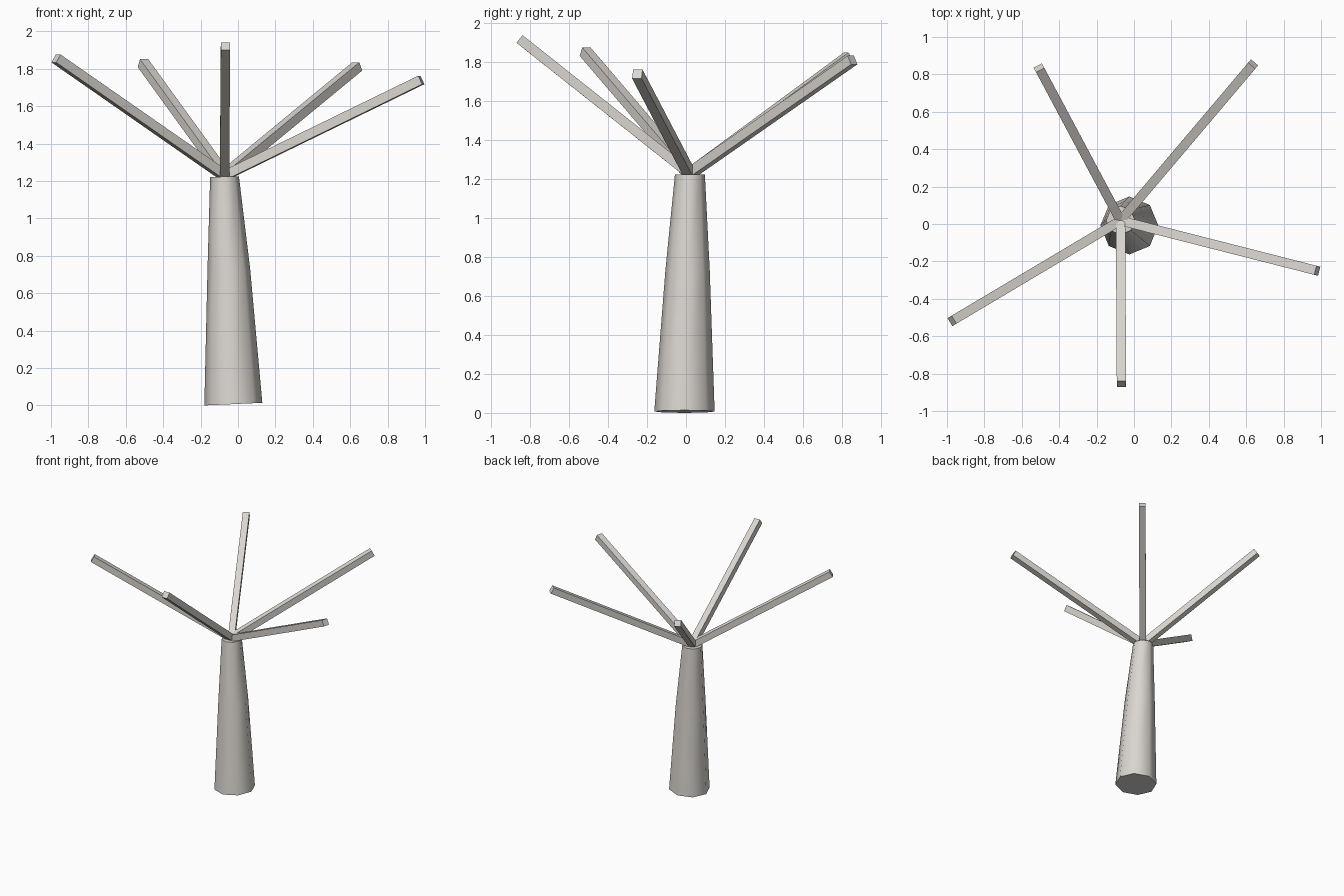
import bpy
import bmesh
import math
from mathutils import Vector, Matrix

cube = bpy.data.objects.get("Cube")
if cube:
    bpy.data.objects.remove(cube)

# One pale bark colour
bark = bpy.data.materials.new("pale_bark")
bark.use_nodes = True
bark.diffuse_color = (0.70, 0.67, 0.63, 1)
bark.node_tree.nodes["Principled BSDF"].inputs["Base Color"].default_value = bark.diffuse_color


def make_object(name, bm):
    bmesh.ops.recalc_face_normals(bm, faces=bm.faces[:])
    mesh = bpy.data.meshes.new(name)
    bm.to_mesh(mesh)
    bm.free()
    mesh.materials.append(bark)
    obj = bpy.data.objects.new(name, mesh)
    bpy.context.collection.objects.link(obj)
    return obj


# Leaning eight-sided trunk: ring centre, radius, tilt in x
SIDES = 8
rings = [((-0.025, -0.008, 0.007), 0.155, 0.045),
         ((-0.049, 0.008, 0.73), 0.114, 0.0),
         ((-0.072, 0.02, 1.223), 0.077, 0.02)]
bm = bmesh.new()
loops = []
for centre, radius, tilt in rings:
    loop = []
    for i in range(SIDES):
        a = math.tau * i / SIDES
        x, y = radius * math.cos(a), radius * math.sin(a)
        loop.append(bm.verts.new(Vector(centre) + Vector((x, y, tilt * x))))
    loops.append(loop)
for low, high in zip(loops, loops[1:]):
    for i in range(SIDES):
        j = (i + 1) % SIDES
        bm.faces.new((low[i], low[j], high[j], high[i]))
bm.faces.new(loops[0])
bm.faces.new(loops[-1])
trunk = make_object("trunk", bm)
bpy.ops.object.select_all(action='DESELECT')
trunk.select_set(True)
bpy.context.view_layer.objects.active = trunk
bpy.ops.object.shade_smooth_by_angle(angle=math.radians(60))

# Square branches spreading from the top of the trunk
root = Vector((-0.072, 0.018, 1.228))
THICK = 0.05
tips = {"front_branch": (-0.067, -0.855, 1.92),
        "front_right_branch": (-0.973, -0.518, 1.855),
        "front_left_branch": (0.98, -0.25, 1.74),
        "back_left_branch": (0.637, 0.855, 1.812),
        "back_right_branch": (-0.508, 0.835, 1.83)}
for name, tip in tips.items():
    axis = Vector(tip) - root
    along = axis.normalized()
    side = along.cross(Vector((0, 0, 1))).normalized()
    up = side.cross(along)
    turn = Matrix((side, along, up)).transposed().to_4x4()
    bm = bmesh.new()
    bmesh.ops.create_cube(bm, size=1, matrix=Matrix.Translation(root + axis / 2) @ turn
                          @ Matrix.Diagonal((THICK, axis.length, THICK, 1)))
    make_object(name, bm)
